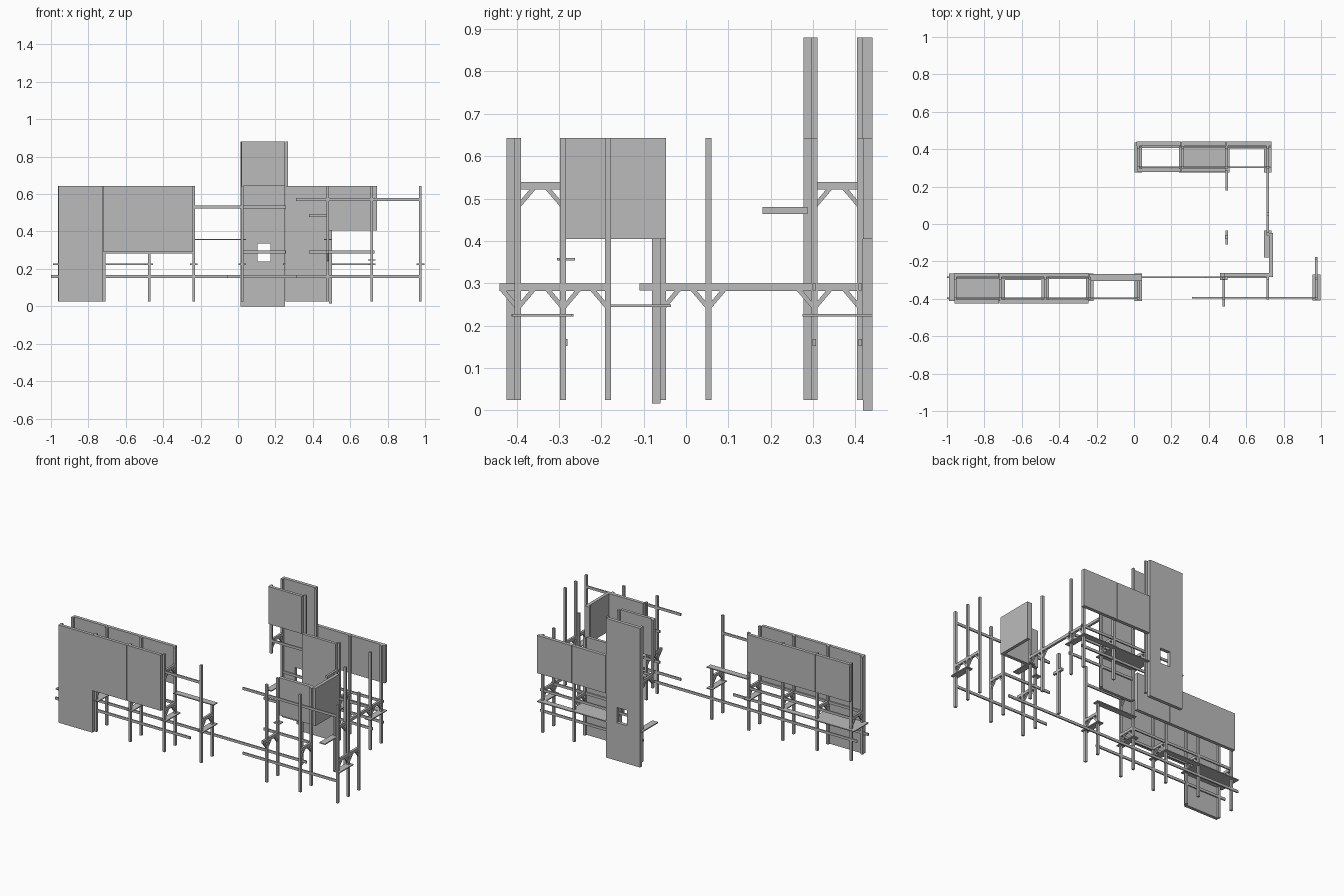
import bpy, bmesh

if "Cube" in bpy.data.objects:
    bpy.data.objects.remove(bpy.data.objects["Cube"])

gray = bpy.data.materials.new("plain_gray")
gray.diffuse_color = (0.5, 0.5, 0.5, 1)
gray.use_nodes = True
gray.node_tree.nodes["Principled BSDF"].inputs["Base Color"].default_value = gray.diffuse_color
T = 0.0145          # post thickness
H = T / 2
LOW, TOP = 0.025, 0.643


def finish(name, bm):
    bmesh.ops.recalc_face_normals(bm, faces=bm.faces)
    me = bpy.data.meshes.new(name)
    bm.to_mesh(me)
    bm.free()
    me.materials.append(gray)
    ob = bpy.data.objects.new(name, me)
    bpy.context.collection.objects.link(ob)
    return ob


def box(name, x0, x1, y0, y1, z0, z1):
    bm = bmesh.new()
    bmesh.ops.create_cube(bm, size=1)
    for v in bm.verts:
        v.co = ((x0 + x1) / 2 + v.co.x * (x1 - x0),
                (y0 + y1) / 2 + v.co.y * (y1 - y0),
                (z0 + z1) / 2 + v.co.z * (z1 - z0))
    return finish(name, bm)


def post(x, y, z0=LOW, z1=TOP):
    box("post", x - H, x + H, y - H, y + H, z0, z1)


def rail(x0, x1, y, z):
    box("rail", x0, x1, y - 0.004, y + 0.004, z - 0.008, z + 0.008)


def brace(x, y, z, side):
    # diagonal strut from a post face up to the beam underside
    prof = [(0, -0.04), (0, -0.024), (0.02, 0), (0.034, 0)]
    bm = bmesh.new()
    ring = [[bm.verts.new((x + dx, y + side * (H + a), z + b)) for a, b in prof]
            for dx in (-H * 0.8, H * 0.8)]
    bm.faces.new(ring[0])
    bm.faces.new(ring[1])
    for i in range(4):
        j = (i + 1) % 4
        bm.faces.new((ring[0][i], ring[0][j], ring[1][j], ring[1][i]))
    finish("brace", bm)


def cross_beam(x, y0, y1, braced, z=0.291):
    # beam in depth; braced lists (post position, direction of strut)
    box("cross_beam", x - H, x + H, y0, y1, z - 0.009, z + 0.009)
    for y, side in braced:
        brace(x, y, z - 0.009, side)


def shelf(x0, x1, y0, y1, z):
    box("shelf", x0, x1, y0, y1, z - 0.003, z + 0.003)


def frame(x, ya, yb, z=0.291):
    cross_beam(x, ya, yb, [(ya, 1), (yb, -1)], z)


# ---- left run: two rows of posts ----
AF, AB = -0.397, -0.29
AX = [-0.955, -0.715, -0.475, -0.237]
for x in AX:
    post(x, AF)
    post(x, AB)
    frame(x, AF, AB)
post(0.022, AF)
post(0.022, AB, LOW, 0.355)
frame(0.022, AF, AB)
frame(-0.237, AF, AB, 0.53)
for i, z0 in enumerate([LOW, 0.291, 0.291]):
    box("front_panel", AX[i] - H + 0.002, AX[i + 1] - H, -0.424, AF - H, z0, TOP)
    box("rear_panel", AX[i] - H + 0.002, AX[i + 1] - H, AB + H, -0.262, 0.405, TOP)
rail(-1.0, -0.055, AF, 0.16)
rail(-1.0, 0.68, AB + 0.006, 0.16)
rail(-0.96, -0.23, AF, 0.291)
rail(-0.96, -0.23, AB, 0.291)
rail(-0.24, 0.025, AF, 0.53)
shelf(-0.99, -0.69, -0.412, -0.265, 0.225)
shelf(-0.71, -0.46, -0.30, -0.265, 0.225)
for x in (-0.475, -0.237, 0.022):
    shelf(x - 0.02, x + 0.02, -0.412, -0.265, 0.225)
shelf(-0.24, 0.042, -0.305, -0.266, 0.357)

# ---- rear run ----
BF, BB = 0.303, 0.411
BX = [0.022, 0.26, 0.495, 0.715]
post(BX[0], BF, 0.45, 0.88)
post(BX[0], BB, LOW, 0.88)
post(BX[1], BF, LOW, 0.88)
post(BX[1], BB, LOW, 0.88)
for x in BX[2:]:
    post(x, BF)
    post(x, BB)
for x in BX[1:]:
    frame(x, BF, BB)
frame(BX[0], BF, BB, 0.53)
frame(BX[1], BF, BB, 0.53)
box("upper_front_panel", 0.018, 0.252, 0.277, BF - H, TOP, 0.88)
box("tall_front_panel", 0.254, 0.49, 0.277, BF - H, LOW, TOP)
tall = box("tall_rear_panel", 0.014, 0.252, BB + H, 0.44, 0.0, 0.88)
cutter = box("window_cutter", 0.105, 0.175, 0.39, 0.46, 0.24, 0.337)
cutter.hide_render = True
cutter.hide_viewport = True
cut = tall.modifiers.new("window", 'BOOLEAN')
cut.object = cutter
cut.operation = 'DIFFERENCE'
cut.solver = 'EXACT'
bpy.context.view_layer.update()
opened = bpy.data.meshes.new_from_object(tall.evaluated_get(bpy.context.evaluated_depsgraph_get()))
tall.modifiers.clear()
tall.data = opened
bpy.data.objects.remove(cutter)
for x0, x1 in ((0.254, 0.49), (0.492, 0.735)):
    box("rear_panel", x0, x1, BB + H, 0.44, 0.405, TOP)
rail(0.01, 0.73, BB, 0.16)
rail(0.25, 0.73, BF, 0.16)
rail(0.02, 0.73, BB, 0.291)
rail(0.25, 0.73, BF, 0.291)
rail(0.02, 0.26, BF, 0.53)
shelf(0.24, 0.51, 0.275, 0.435, 0.225)
shelf(0.49, 0.735, 0.405, 0.44, 0.225)
for x in (0.022, 0.715):
    shelf(x - 0.02, x + 0.02, 0.275, 0.435, 0.225)
box("stub_beam", 0.488, 0.502, 0.18, 0.287, 0.464, 0.48)

# ---- right side run joining rear and front ----
SX = 0.715
for y in (-0.29, -0.054, 0.053):
    post(SX, y)
cross_beam(SX, -0.054, BB, [(-0.054, 1), (0.053, -1), (0.053, 1), (BF, -1)])
shelf(SX - 0.02, SX + 0.02, -0.18, -0.035, 0.247)
box("side_panel", SX + H, 0.742, -0.283, -0.047, 0.405, TOP)
box("corner_panel", 0.483, 0.738, -0.283, -0.262, 0.405, TOP)
box("thick_post", 0.486, 0.502, -0.08, -0.06, 0.016, 0.405)
box("stub_beam", 0.488, 0.502, -0.11, -0.035, 0.283, 0.299)

# ---- front right scaffold ----
CX = [0.48, 0.715, 0.975]
for x in CX:
    post(x, AF)
post(0.48, AB)
post(0.975, AB)
post(0.975, -0.184)
cross_beam(0.48, -0.44, AB, [(AF, -1), (AF, 1), (AB, -1)])
frame(SX, AF, AB)
cross_beam(0.975, AF, -0.177, [(AF, 1), (AB, -1), (AB, 1), (-0.184, -1)])
for z in (0.16, 0.57):
    rail(0.31, 0.98, AF + 0.004, z)
rail(0.38, 0.71, AB + 0.006, 0.291)
rail(0.38, 0.49, AB + 0.006, 0.485)
shelf(0.955, 0.998, -0.41, -0.27, 0.225)
shelf(0.46, 0.50, -0.30, -0.262, 0.357)
